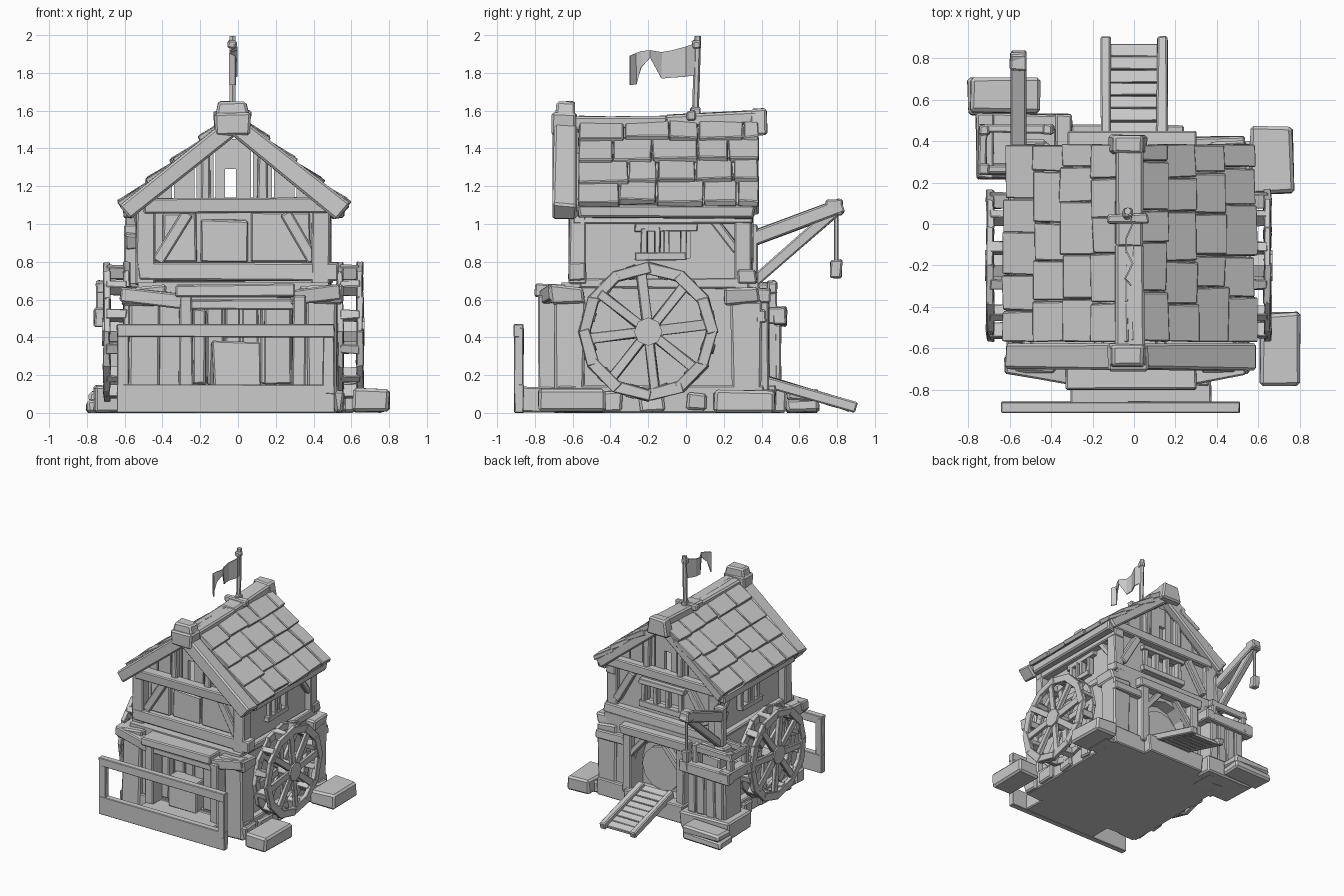
import bpy, bmesh, math, random
from mathutils import Vector, Matrix

if "Cube" in bpy.data.objects:
    bpy.data.objects.remove(bpy.data.objects["Cube"])
random.seed(4)
RX, RZ, SL = -0.02, 1.54, 0.8          # ridge position and roof slope

def finish(bm, name, bevel=0.0):
    bmesh.ops.recalc_face_normals(bm, faces=bm.faces)
    me = bpy.data.meshes.new(name)
    bm.to_mesh(me)
    bm.free()
    ob = bpy.data.objects.new(name, me)
    bpy.context.collection.objects.link(ob)
    if bevel:
        m = ob.modifiers.new("worn_edges", 'BEVEL')
        m.width, m.segments = bevel, 1
    return ob

def add(bm, m, jit):
    vs = bmesh.ops.create_cube(bm, size=1, matrix=m)['verts']
    for v in vs:
        v.co += Vector([random.uniform(-jit, jit) for _ in range(3)])
        v.co.z = max(v.co.z, 0)
    return vs

def boxes(name, items, jit=0.006, bevel=0.008):
    """items: (x0, x1, y0, y1, z0, z1)"""
    bm = bmesh.new()
    for a, b, c, d, e, f in items:
        add(bm, Matrix.Translation(((a+b)/2, (c+d)/2, (e+f)/2)) @ Matrix.Diagonal((b-a, d-c, f-e, 1)), jit)
    return finish(bm, name, bevel)

def beam_in(bm, p, q, side, w, t, jit=0.005):
    p, q, s = Vector(p), Vector(q), Vector(side)
    d = (q - p).normalized()
    m = Matrix((d, s, d.cross(s))).transposed().to_4x4()
    return add(bm, Matrix.Translation((p+q)/2) @ m @ Matrix.Diagonal(((q-p).length, w, t, 1)), jit)

def beams(name, items, side, w, t, jit=0.005, bevel=0.008):
    bm = bmesh.new()
    for p, q in items:
        beam_in(bm, p, q, side, w, t, jit)
    return finish(bm, name, bevel)

def cyl(name, p, r, depth, axis, n=10):
    bm = bmesh.new()
    rot = Vector((0, 0, 1)).rotation_difference(Vector(axis)).to_matrix().to_4x4()
    bmesh.ops.create_cone(bm, cap_ends=True, segments=n, radius1=r, radius2=r, depth=depth,
                          matrix=Matrix.Translation(p) @ rot)
    return finish(bm, name)

def cut(ob, cutter):
    cutter.hide_render = True
    m = ob.modifiers.new("cut", 'BOOLEAN')
    m.operation, m.object = 'DIFFERENCE', cutter
    bpy.context.view_layer.objects.active = ob
    bpy.ops.object.modifier_apply(modifier="cut")
    bpy.data.objects.remove(cutter)

X, Y = (1, 0, 0), (0, 1, 0)

# stone footing and lower storey with door recesses
boxes("footing", [(-.59, .53, -.68, .41, 0, .14), (-.31, .37, -.87, -.66, 0, .14), (-.3, .24, .38, .48, 0, .15)])
body = boxes("lower_walls", [(-.53, .48, -.66, .38, .1, .69)], 0, 0)
cut(body, boxes("door_cut", [(-.26, .3, -.9, -.56, .15, .6)], 0, 0))
cut(body, boxes("back_cut", [(-.2, .2, .28, .6, .14, .37)], 0, 0))
cut(body, cyl("arch_cut", (0, .43, .36), .2, .3, Y, 12))
cyl("round_back_door", (0, .3, .32), .18, .03, Y, 12)
boxes("corner_pillars", [(x, x+.16, y, y+.16, 0, .6) for x in (-.58, .37) for y in (-.7, .24)], .01, .012)
boxes("pillar_caps", [(x-.03, x+.19, y-.02, y+.16, .57, .67) for x in (-.58, .36) for y in (-.7, .22)], .015, .012)
boxes("stone_courses", [(x, x+.14, y, y+.1+random.uniform(0, .06), z, z+.1)
                        for x in (-.62, .42) for y in (-.68, -.5, -.25, 0, .2, .26) for z in (.01, .11)][::2], .012, .012)

# front porch
boxes("porch_posts", [(-.31, -.24, -.78, -.62, .13, .62), (.29, .36, -.78, -.62, .13, .62)])
boxes("porch_lintel", [(-.33, .3, -.8, -.62, .61, .68), (-.26, .3, -.76, -.7, .55, .6)])
beams("porch_side_beams", [((-.62, -.68, .63), (-.3, -.73, .59)), ((.28, -.73, .61), (.54, -.68, .64))], Y, .09, .08)
boxes("front_door_planks", [(-.26+i*.095, -.175+i*.095, -.6, -.55, .15, .59) for i in range(6)])
boxes("front_shutters", [(-.24, -.17, -.66, -.6, .15, .55), (.14, .28, -.66, -.6, .15, .57)])
boxes("front_step", [(-.14, .12, -.72, -.58, .14, .38)], .015)
boxes("storey_beams", [(-.53, .53, -.62, -.54, .7, .8), (-.53, .5, .28, .37, .68, .76),
                       (-.53, -.47, -.56, .33, .66, .71), (.43, .49, -.56, .33, .66, .71)], .008)

# fence in front
boxes("front_fence", [(-.64, .51, -.91, -.86, 0, .15), (-.64, .51, -.91, -.86, .4, .47),
                      (-.64, -.58, -.91, -.86, .1, .45), (.45, .51, -.91, -.86, .1, .45)], .003, .004)

# upper storey with windows
upper = boxes("upper_walls", [(-.48, .43, -.55, .31, .66, 1.06)], 0, 0)
for c in [(.36, .6, -.22, .02, .82, .97), (-.6, -.42, -.22, .02, .82, .97), (-.18, .15, .25, .5, .84, 1.0)]:
    cut(upper, boxes("window_cut", [c], 0, 0))
boxes("upper_posts", [(x, x+.1, y, y+.09, .68, 1.1) for x in (-.54, .39) for y in (-.62, .26)])
boxes("tie_beams", [(-.5, .48, -.64, -.55, 1.06, 1.14), (-.5, .48, .28, .36, 1.06, 1.14),
                    (-.55, -.46, -.6, .35, 1.0, 1.07), (.4, .49, -.6, .35, 1.0, 1.07)])
beams("wall_braces", [((x, y, .8), (x*.62, y, 1.06)) for x in (-.43, .4) for y in (-.58, .33)], Y, .05, .06)
beams("side_braces", [((x, .27, .86), (x, .14, 1.03)) for x in (-.5, .45)], X, .05, .045)
win = []
for x0, x1 in ((.41, .46), (-.51, -.46)):
    win += [(x0, x1, -.27, .06, .96, 1.0), (x0-.01, x1+.01, -.27, .0, .81, .85)]
    win += [(x0, x1, y, y+.035, .81, .98) for y in (-.24, -.17, -.12, -.03)]
win += [(-.22, .19, .29, .35, .8, .85), (-.22, .19, .29, .35, .99, 1.03)]
win += [(x, x+.035, .29, .34, .83, 1.0) for x in (-.2, -.08, .03, .14)]
boxes("window_frames", win, .004, .004)
boxes("front_wall_panels", [(-.4, -.22, -.58, -.53, .8, 1.06), (-.2, .05, -.57, -.53, .8, 1.02), (.07, .38, -.58, -.53, .8, 1.06)])

# gable boards following the roof line, with a slot in the middle
bm = bmesh.new()
for y in (-.54, .28):
    for a, b in [(-.46, -.35), (-.34, -.23), (-.22, -.13), (-.12, -.07), (-.01, .07), (.08, .18), (.19, .3), (.31, .42)]:
        for v in add(bm, Matrix.Translation(((a+b)/2, y, 1.1)) @ Matrix.Diagonal((b-a, .035, .1, 1)), 0):
            if v.co.z > 1.1:
                v.co.z = RZ - .05 - SL*abs(v.co.x-RX)
    add(bm, Matrix.Translation((-.04, y, 1.37)) @ Matrix.Diagonal((.07, .03, .16, 1)), 0)
finish(bm, "gable_boards")
beams("gable_struts", [((s*.15+RX, y, 1.1), (s*.15+RX, y, 1.38)) for s in (-1, 1) for y in (-.57, .31)], Y, .05, .05)

# roof: deck and overlapping shingle rows
for s, nm in ((-1, "left"), (1, "right")):
    down = Vector((s, 0, -SL)).normalized()
    up = Vector((s*SL, 0, 1)).normalized()
    top = Vector((RX, 0, RZ))
    bm = bmesh.new()
    beam_in(bm, top+Vector((0, -.1, 0)), top+down*.71+Vector((0, -.1, 0)), Y, .88, .03, 0)
    for r in range(4):
        y = -.57
        while y < .37:
            w = min(random.uniform(.14, .27), .385-y)
            if .385-y-w < .08:
                w = .385-y
            a = top + down*(r*.178-.01) + up*.012
            b = top + down*(r*.178+.2+random.uniform(-.015, .015)) + up*.038
            o = Vector((0, y+w/2, 0))
            beam_in(bm, a+o, b+o, Y, w-.005, .04, .006)
            y += w
    finish(bm, "shingles_"+nm, .005)
    e = top + down*.725 - up*.025
    beams("eave_beam_"+nm, [((e.x, -.57, e.z-.005), (e.x, .36, e.z))], X, .065, .07, .008, .01)
    for nm2, y, w, t, L in (("front", -.64, .12, .1, .75), ("back", .345, .07, .08, .73)):
        o = Vector((0, y, 0)) - up*.012
        beams(f"barge_{nm2}_{nm}", [(top+o, top+down*L+o)], Y, w, t, .008, .012)
beams("ridge_beam", [((RX, -.6, 1.53), (RX, -.1, 1.54)), ((RX, -.11, 1.54), (RX, .39, 1.57))], X, .14, .07, .006, .012)
bm = bmesh.new()
for y0, y1, z0, z1 in ((-.71, -.58, 1.47, 1.59), (-.69, -.59, 1.57, 1.65), (.34, .43, 1.47, 1.61)):
    for v in add(bm, Matrix.Translation((RX-.01, (y0+y1)/2, (z0+z1)/2)) @ Matrix.Diagonal((.19, y1-y0, z1-z0, 1)), .006):
        if v.co.z > 1.6:
            v.co.x = RX-.01 + (v.co.x-RX+.01)*.75
finish(bm, "ridge_end_blocks", .012)

# flag
cyl("flag_pole", (-.03, .055, 1.76), .018, .47, (0, .03, 1), 6)
boxes("pole_foot", [(-.13, .07, .0, .05, 1.55, 1.6), (-.055, -.005, .02, .08, 1.5, 1.62), (-.055, -.005, .03, .08, 1.93, 1.97)])
bm = bmesh.new()
cols = [(.06, 1.96, 1.79), (0, 1.94, 1.78), (-.07, 1.92, 1.775), (-.13, 1.91, 1.77), (-.19, 1.92, 1.88), (-.235, 1.915, 1.83), (-.265, 1.905, 1.74), (-.3, 1.89, 1.735)]
rows = [[bm.verts.new((-.03+.02*math.sin(i*1.9), y, z)) for z in (a, b)] for i, (y, a, b) in enumerate(cols)]
for p, q in zip(rows, rows[1:]):
    bm.faces.new((p[0], q[0], q[1], p[1]))
finish(bm, "flag_cloth").modifiers.new("thick", 'SOLIDIFY').thickness = .008

# water wheels: two rims, spokes and paddles
def wheel(name, xa, xb, cy=-.2, cz=.43, n=12):
    def P(x, r, a):
        return Vector((x, cy+r*math.cos(a), cz+r*math.sin(a)))
    bm = bmesh.new()
    for x in (xa, xb):
        for i in range(n):
            a, b = i*math.tau/n, (i+1)*math.tau/n
            beam_in(bm, P(x, .34, a-.03), P(x, .34, b+.03), X, .035, .06)
        for i in range(8):
            a = i*math.tau/8 + .12
            beam_in(bm, P(x, .04, a), P(x, .33, a), X, .028, .052)
    for i in range(n):
        a = (i+.5)*math.tau/n
        m = (xa+xb)/2
        beam_in(bm, P(m, .29, a), P(m, .36, a), X, abs(xb-xa), .05)
    finish(bm, name, .004)
    cyl(name+"_hub", ((xa+xb)/2, cy, cz), .075, abs(xb-xa)+.05, X, 8)
    cyl(name+"_axle", ((xa+xb)/2*.93, cy, cz), .035, abs(xb-xa)+.13, X, 8)
wheel("wheel_right", .54, .645)
wheel("wheel_left", -.59, -.695)

# loose stone blocks around the base
boxes("stone_blocks", [(.61, .8, -.78, -.43, 0, .13), (.56, .77, .15, .47, 0, .12), (-.8, -.46, .53, .71, 0, .07),
                       (-.79, -.46, .54, .7, .06, .12), (.5, .62, .16, .4, 0, .1)], .01, .015)

# loading tower at the back left
boxes("tower_body", [(-.7, -.36, .26, .49, 0, .5), (-.76, -.31, .22, .53, 0, .14)], .008, .012)
boxes("tower_cap", [(-.76, -.3, .46, .53, .46, .55), (-.76, -.3, .22, .29, .46, .55),
                    (-.76, -.68, .22, .53, .47, .56), (-.38, -.3, .22, .53, .47, .56)], .008)
boxes("tower_crate", [(x, x+.05, y, y+.05, .52, .7) for x in (-.75, -.44) for y in (.24, .43)] +
      [(-.75, -.39, .24, .28, .63, .69), (-.75, -.39, .44, .48, .63, .69), (-.75, -.71, .24, .48, .63, .69)])
boxes("tower_planks", [(-.69+i*.085, -.615+i*.085, .47, .5, .14, .47) for i in range(4)])

# crane arm with hanging weight
beams("crane_arm", [((-.56, .3, .9), (-.56, .83, 1.1))], X, .075, .08)
beams("crane_brace", [((-.56, .36, .7), (-.56, .79, 1.07))], X, .05, .06)
boxes("crane_head", [(-.6, -.52, .74, .83, 1.05, 1.13), (-.6, -.52, .32, .38, .68, 1.0)])
cyl("crane_rope", (-.56, .795, .93), .012, .26, (0, 0, 1), 6)
boxes("crane_weight", [(-.59, -.53, .765, .825, .71, .81)])

# back door frame and ramp
boxes("back_door_frame", [(-.29, -.21, .36, .44, .1, .62), (.2, .28, .36, .44, .1, .62), (-.32, .3, .36, .45, .58, .66),
                          (.24, .54, .37, .42, .48, .55)])
beams("back_door_braces", [((s*.24, .4, .4), (s*.08, .4, .59)) for s in (-1, 1)], Y, .06, .05)
beams("ramp_rails", [((x, .38, .18), (x, .9, .025)) for x in (-.135, .135)], X, .05, .06)
bm = bmesh.new()
for i in range(8):
    t = i/8
    beam_in(bm, (0, .37+t*.5, .168-t*.149), (0, .43+t*.5, .15-t*.149), X, .25, .025, .003)
finish(bm, "ramp_slats", .003)
